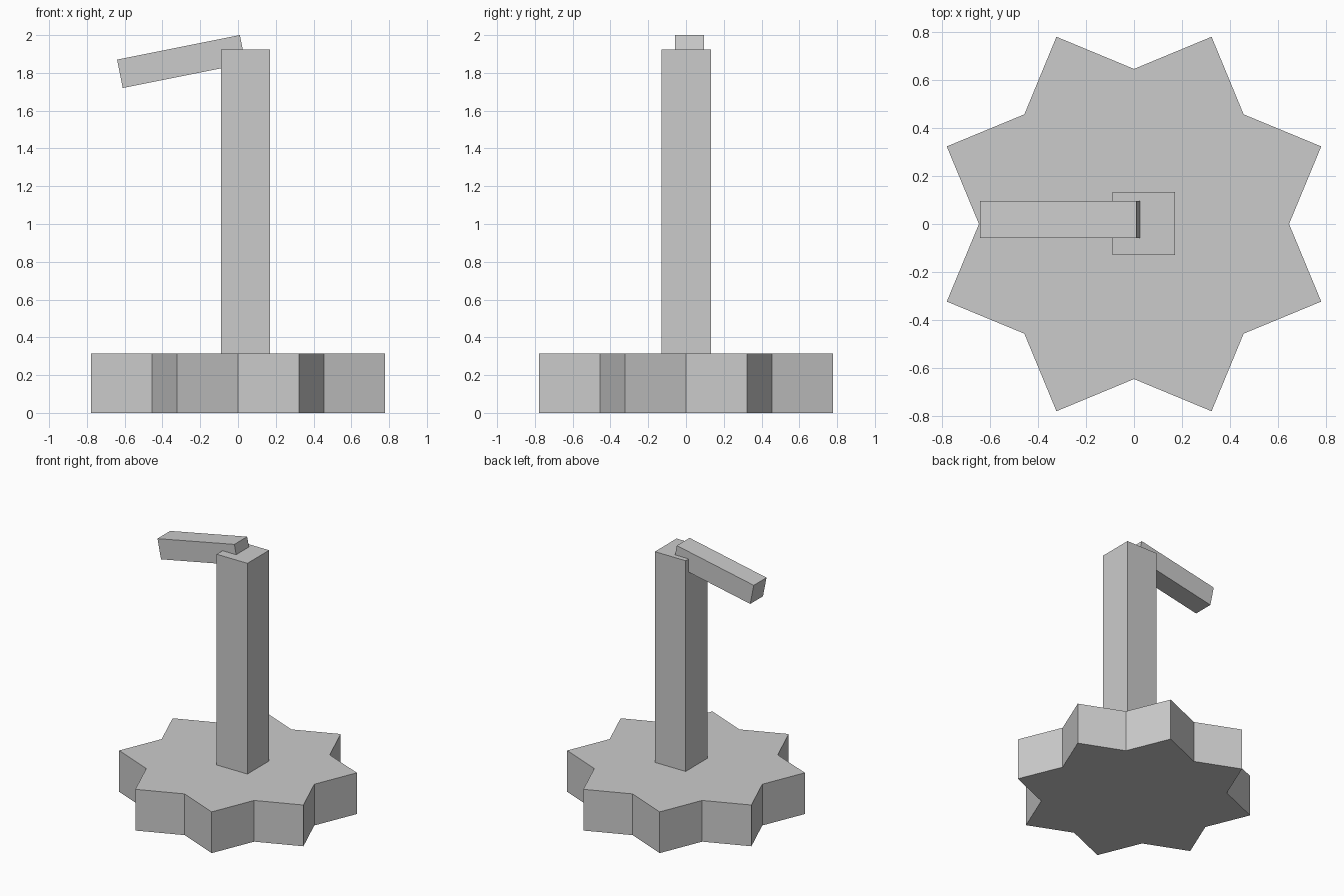
import bpy, bmesh, math
from mathutils import Matrix

if "Cube" in bpy.data.objects:
    bpy.data.objects.remove(bpy.data.objects["Cube"])


def add_object(name, bm):
    bmesh.ops.recalc_face_normals(bm, faces=bm.faces)
    mesh = bpy.data.meshes.new(name)
    bm.to_mesh(mesh)
    bm.free()
    obj = bpy.data.objects.new(name, mesh)
    bpy.context.collection.objects.link(obj)
    return obj


def box(name, size, centre, tilt=0.0):
    bm = bmesh.new()
    bmesh.ops.create_cube(bm, size=1, matrix=Matrix.Diagonal((*size, 1)))
    obj = add_object(name, bm)
    obj.location = centre
    obj.rotation_euler = (0, -tilt, 0)
    return obj


# Eight-pointed star base, extruded upwards
bm = bmesh.new()
ring = []
for i in range(16):
    r = 0.843 if i % 2 else 0.645
    a = i * math.pi / 8
    ring.append(bm.verts.new((r * math.cos(a), r * math.sin(a), 0)))
face = bm.faces.new(ring)
top = bmesh.ops.extrude_face_region(bm, geom=[face], use_keep_orig=True)["geom"]
bmesh.ops.translate(bm, vec=(0, 0, 0.315),
                    verts=[v for v in top if isinstance(v, bmesh.types.BMVert)])
add_object("star_base", bm)

# Square upright post, standing on the base
box("post", (0.26, 0.262, 1.61), (0.04, 0.002, 1.12))

# Arm drooping to the left from the top of the post
box("arm", (0.663, 0.154, 0.153), (-0.30, 0.019, 1.86), math.radians(11.3))
